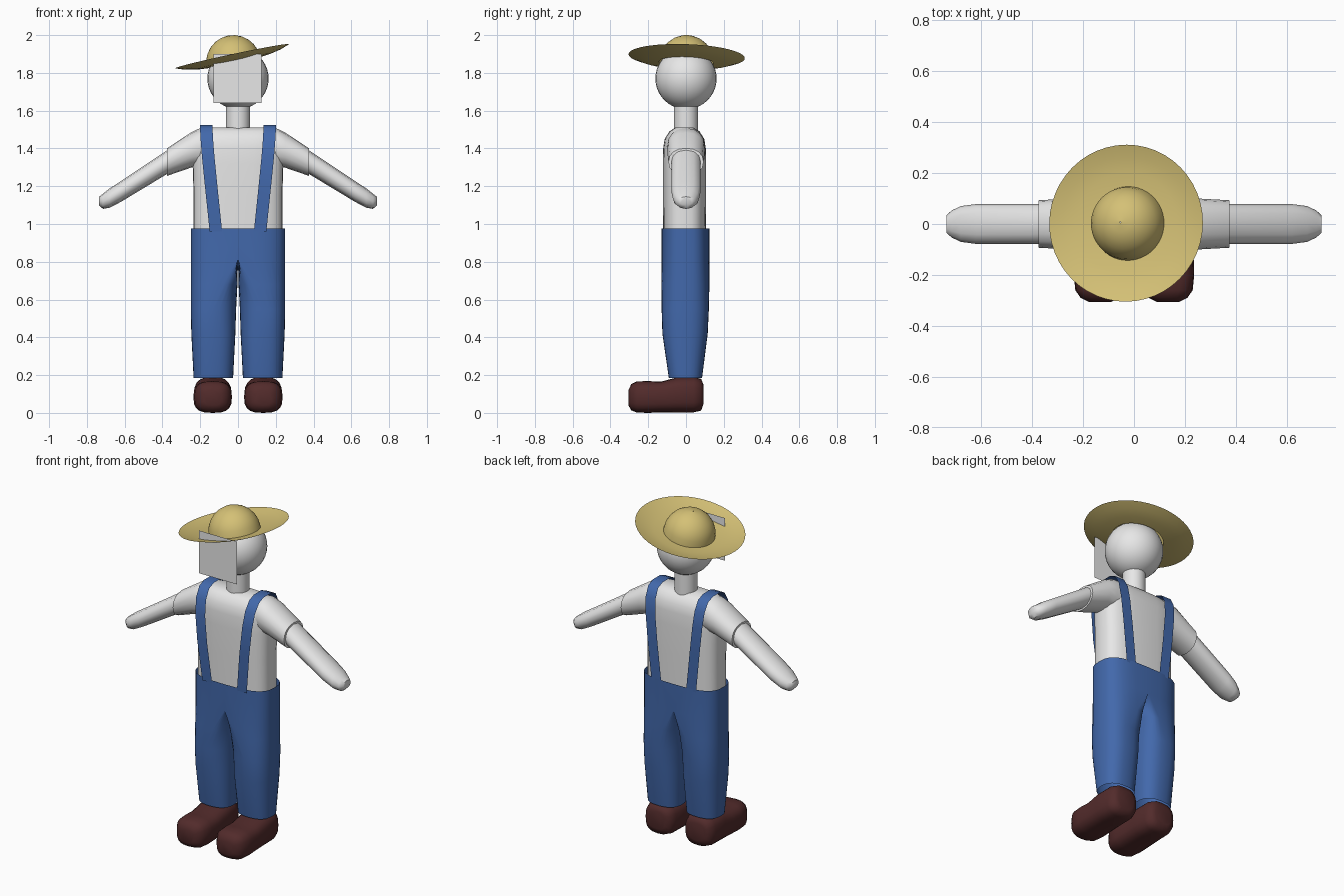
import bpy, bmesh, math
from mathutils import Vector

if "Cube" in bpy.data.objects:
    bpy.data.objects.remove(bpy.data.objects["Cube"])


def material(name, rgb):
    m = bpy.data.materials.new(name)
    m.diffuse_color = (*rgb, 1)
    m.use_nodes = True
    m.node_tree.nodes["Principled BSDF"].inputs["Base Color"].default_value = m.diffuse_color
    return m


GREY = material("pale grey", (0.8, 0.8, 0.8))
BLUE = material("denim blue", (0.055, 0.14, 0.41))
STRAW = material("straw yellow", (0.66, 0.53, 0.18))
BROWN = material("dark brown", (0.085, 0.024, 0.024))


def finish(name, bm, mat, mirror=False, angle=50):
    bmesh.ops.recalc_face_normals(bm, faces=bm.faces)
    me = bpy.data.meshes.new(name)
    bm.to_mesh(me)
    bm.free()
    me.materials.append(mat)
    ob = bpy.data.objects.new(name, me)
    bpy.context.collection.objects.link(ob)
    bpy.ops.object.select_all(action='DESELECT')
    ob.select_set(True)
    bpy.context.view_layer.objects.active = ob
    bpy.ops.object.shade_smooth_by_angle(angle=math.radians(angle))
    if mirror:
        mod = ob.modifiers.new("mirror", 'MIRROR')
        mod.use_clip = True
    return ob


def oval(a, b, n=2, count=16):
    """Superellipse points, half sizes a and b."""
    pts = []
    for i in range(count):
        t = 2 * math.pi * i / count
        c, s = math.cos(t), math.sin(t)
        pts.append((a * math.copysign(abs(c) ** (2 / n), c),
                    b * math.copysign(abs(s) ** (2 / n), s)))
    return pts


def loft(rings, cap=True, closed=True):
    bm = bmesh.new()
    rows = [[bm.verts.new(p) for p in r] for r in rings]
    n = len(rows[0])
    for r0, r1 in zip(rows, rows[1:]):
        for i in range(n if closed else n - 1):
            j = (i + 1) % n
            bm.faces.new((r0[i], r0[j], r1[j], r1[i]))
    if cap:
        bm.faces.new(rows[0])
        bm.faces.new(rows[-1])
    return bm


# Head and neck
bm = bmesh.new()
bmesh.ops.create_uvsphere(bm, u_segments=32, v_segments=20, radius=0.162)
bmesh.ops.translate(bm, verts=bm.verts, vec=(0, 0, 1.77))
finish("head", bm, GREY)
finish("neck", loft([[(x, y, z) for x, y in oval(0.064, 0.064, 2, 24)]
                     for z in (1.48, 1.65)]), GREY)

# Flat face plate in front of the head
bm = bmesh.new()
bm.faces.new([bm.verts.new((x, -0.19, z)) for x, z in
              ((-0.13, 1.64), (0.125, 1.64), (0.125, 1.9), (-0.13, 1.9))])
finish("face_plate", bm, GREY)

# Shirt body: (z, half width, half depth)
shirt = [(0.9, 0.235, 0.112), (1.15, 0.235, 0.115), (1.32, 0.24, 0.115), (1.4, 0.245, 0.113),
         (1.45, 0.24, 0.105), (1.49, 0.22, 0.08), (1.51, 0.19, 0.05)]
finish("shirt_body", loft([[(x, y - 0.008, z) for x, y in oval(w, d, 3, 32)]
                           for z, w, d in shirt]), GREY)


# Sleeves and arms: (x, centre z, half depth, half height)
def limb(name, rows, count):
    finish(name, loft([[(x, y, cz + z) for y, z in oval(d, h, 2.2, count)]
                       for x, cz, d, h in rows]), GREY, True)


limb("sleeve", [(0.14, 1.41, 0.095, 0.095), (0.2, 1.408, 0.1, 0.1), (0.25, 1.391, 0.1, 0.093),
                (0.375, 1.328, 0.093, 0.073)], 16)
limb("arm", [(0.3, 1.368, 0.077, 0.066), (0.375, 1.328, 0.078, 0.063), (0.62, 1.172, 0.078, 0.055),
             (0.68, 1.137, 0.07, 0.051), (0.715, 1.12, 0.053, 0.04), (0.735, 1.122, 0.035, 0.023)], 12)

# Trousers: one half, shared at the hips and separate below, mirrored.
# (z, inner x, outer x, half depth, centre y, blend from hip half to leg tube)
rows = [(0.975, 0, 0.25, 0.127, -0.003, 0), (0.81, 0, 0.25, 0.127, -0.003, 0),
        (0.68, 0.005, 0.25, 0.127, -0.003, 0.6), (0.55, 0.01, 0.25, 0.125, -0.004, 1),
        (0.42, 0.014, 0.247, 0.12, -0.005, 1), (0.185, 0.026, 0.235, 0.088, -0.003, 1)]
rings = []
for z, x0, x1, d, cy, k in rows:
    leg = oval((x1 - x0) / 2, d, 2.5, 32)
    hip = oval(x1, d, 3, 32)
    rings.append([((1 - k) * max(hx, 0) + k * (lx + (x0 + x1) / 2), cy + (1 - k) * hy + k * ly, z)
                  for (lx, ly), (hx, hy) in zip(leg, hip)])
bm = loft(rings, cap=False)
inner = [f for f in bm.faces if all(v.co.x < 1e-5 for v in f.verts)]
bmesh.ops.delete(bm, geom=inner, context='FACES')
finish("trousers", bm, BLUE, True)

# Braces over the shoulders: (y, z, centre x)
path = [(-0.13, 0.96, 0.117), (-0.142, 1.2, 0.142), (-0.138, 1.36, 0.158), (-0.12, 1.45, 0.165),
        (-0.085, 1.505, 0.168), (-0.04, 1.523, 0.168), (0.03, 1.523, 0.168), (0.075, 1.505, 0.168),
        (0.105, 1.45, 0.165), (0.117, 1.36, 0.158), (0.12, 1.2, 0.142), (0.118, 0.96, 0.117)]
finish("brace", loft([[(x - 0.033, y, z), (x + 0.033, y, z)] for y, z, x in path],
                     cap=False, closed=False), BLUE, True)

# Shoes: (y, half width, bottom z, top z)
shoe = [(0.092, 0.055, 0.045, 0.15), (0.08, 0.082, 0.012, 0.18), (0.04, 0.096, 0.003, 0.19),
        (-0.05, 0.099, 0.003, 0.187), (-0.13, 0.1, 0.003, 0.166), (-0.2, 0.102, 0, 0.168),
        (-0.26, 0.096, 0.002, 0.167), (-0.29, 0.075, 0.014, 0.152), (-0.305, 0.045, 0.04, 0.12)]
finish("shoe", loft([[(0.134 + x, y, (b + t) / 2 + z) for x, z in oval(w, (t - b) / 2, 2.9, 20)]
                     for y, w, b, t in shoe]), BROWN, True, 70)

# Straw hat: domed crown and upturned brim, worn tilted
profile = [(0.145 * math.sin(a), 0.145 * math.cos(a))
           for a in (math.radians(d) for d in (1, 15, 30, 45, 60, 75, 90))]
profile += [(0.2, 0.005), (0.26, 0.017), (0.308, 0.034)]
hat = finish("straw_hat", loft([[(x, y, z) for x, y in oval(r, r, 2, 48)] for r, z in profile],
                               cap=False), STRAW)
hat.location = (-0.024, 0.002, 1.855)
hat.rotation_euler = (math.radians(-2), math.radians(-12), 0)
